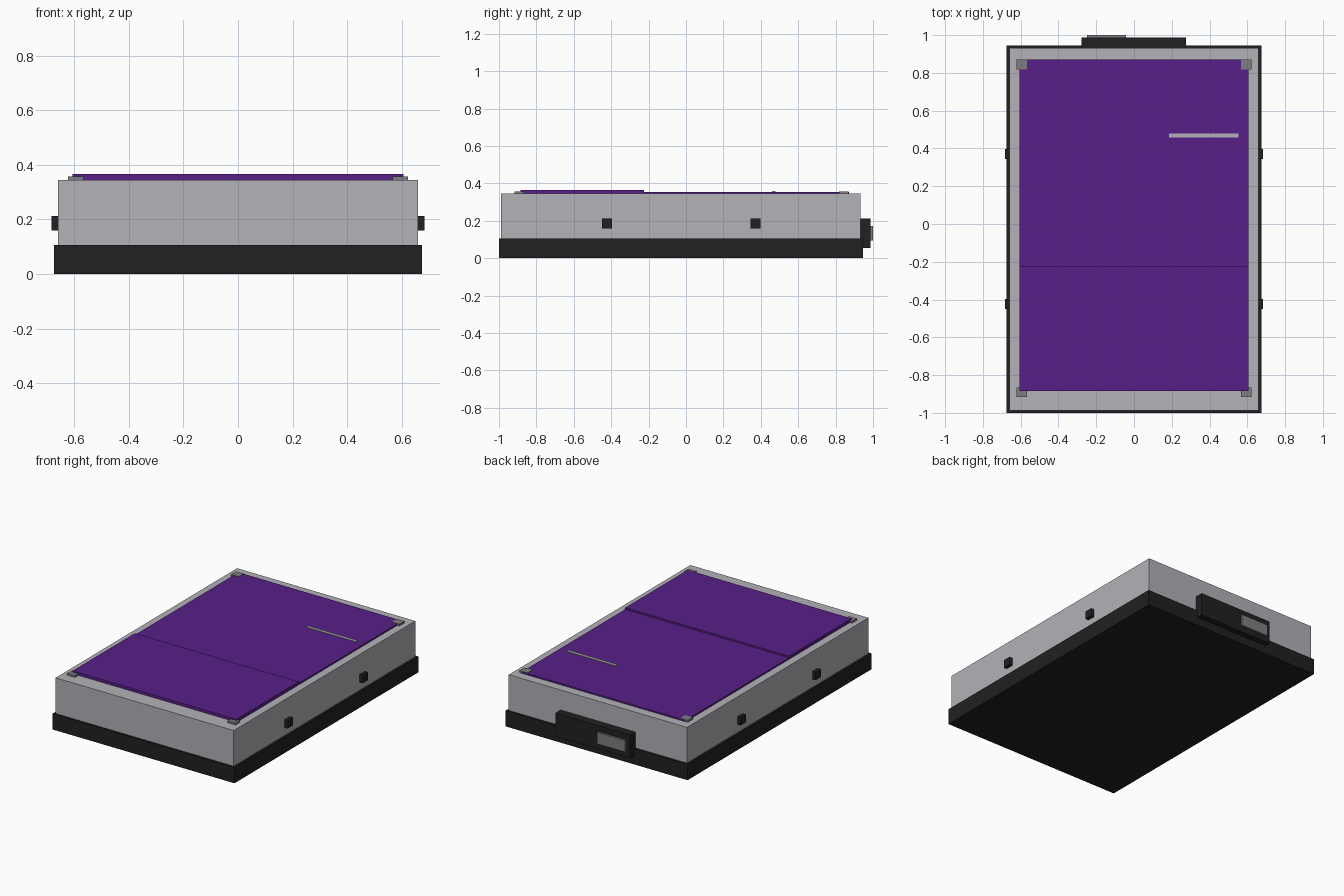
import bpy

if "Cube" in bpy.data.objects:
    bpy.data.objects.remove(bpy.data.objects["Cube"])


def material(name, r, g, b):
    m = bpy.data.materials.new(name)
    m.diffuse_color = (r, g, b, 1.0)
    m.use_nodes = True
    m.node_tree.nodes["Principled BSDF"].inputs["Base Color"].default_value = m.diffuse_color
    return m


GREY = material("light_grey", 0.445, 0.445, 0.479)
BLACK = material("charcoal_black", 0.015, 0.015, 0.015)
PURPLE = material("deep_purple", 0.098, 0.0144, 0.25)
STEEL = material("mid_grey", 0.209, 0.209, 0.223)


def box(name, x, y, z, mat):
    """Axis-aligned box from (min, max) ranges."""
    ranges = (x, y, z)
    bpy.ops.mesh.primitive_cube_add(size=1, location=[(a + b) / 2 for a, b in ranges])
    ob = bpy.context.object
    ob.name = name
    ob.scale = [b - a for a, b in ranges]
    bpy.ops.object.transform_apply(location=False, rotation=False, scale=True)
    ob.data.materials.append(mat)
    return ob


# Base tray and body
box("base_tray", (-0.674, 0.674), (-1.0, 0.946), (0.0, 0.106), BLACK)
box("body", (-0.66, 0.66), (-0.988, 0.933), (0.10, 0.345), GREY)

# Purple top: rear sheet with a slightly higher front flap
box("top_sheet", (-0.607, 0.607), (-0.88, 0.872), (0.343, 0.355), PURPLE)
box("front_flap", (-0.607, 0.607), (-0.885, -0.224), (0.354, 0.366), PURPLE)

# Raised strip on the rear sheet
box("strip", (0.184, 0.553), (0.459, 0.479), (0.35, 0.359), GREY)

# Corner clips and side knobs, on both sides
for side, s in (("left", -1), ("right", 1)):
    for end, y in (("front", (-0.917, -0.866)), ("back", (0.817, 0.87))):
        x = sorted((s * 0.566, s * 0.623))
        box(f"corner_clip_{end}_{side}", x, y, (0.34, 0.358), STEEL)
    for end, y in (("front", (-0.45, -0.396)), ("back", (0.344, 0.398))):
        x = sorted((s * 0.65, s * 0.684))
        box(f"side_knob_{end}_{side}", x, y, (0.16, 0.213), BLACK)

# Rear control panel with a small screen
box("rear_panel", (-0.278, 0.276), (0.92, 0.987), (0.056, 0.212), BLACK)
box("rear_screen", (-0.25, -0.042), (0.98, 1.0), (0.095, 0.172), STEEL)
